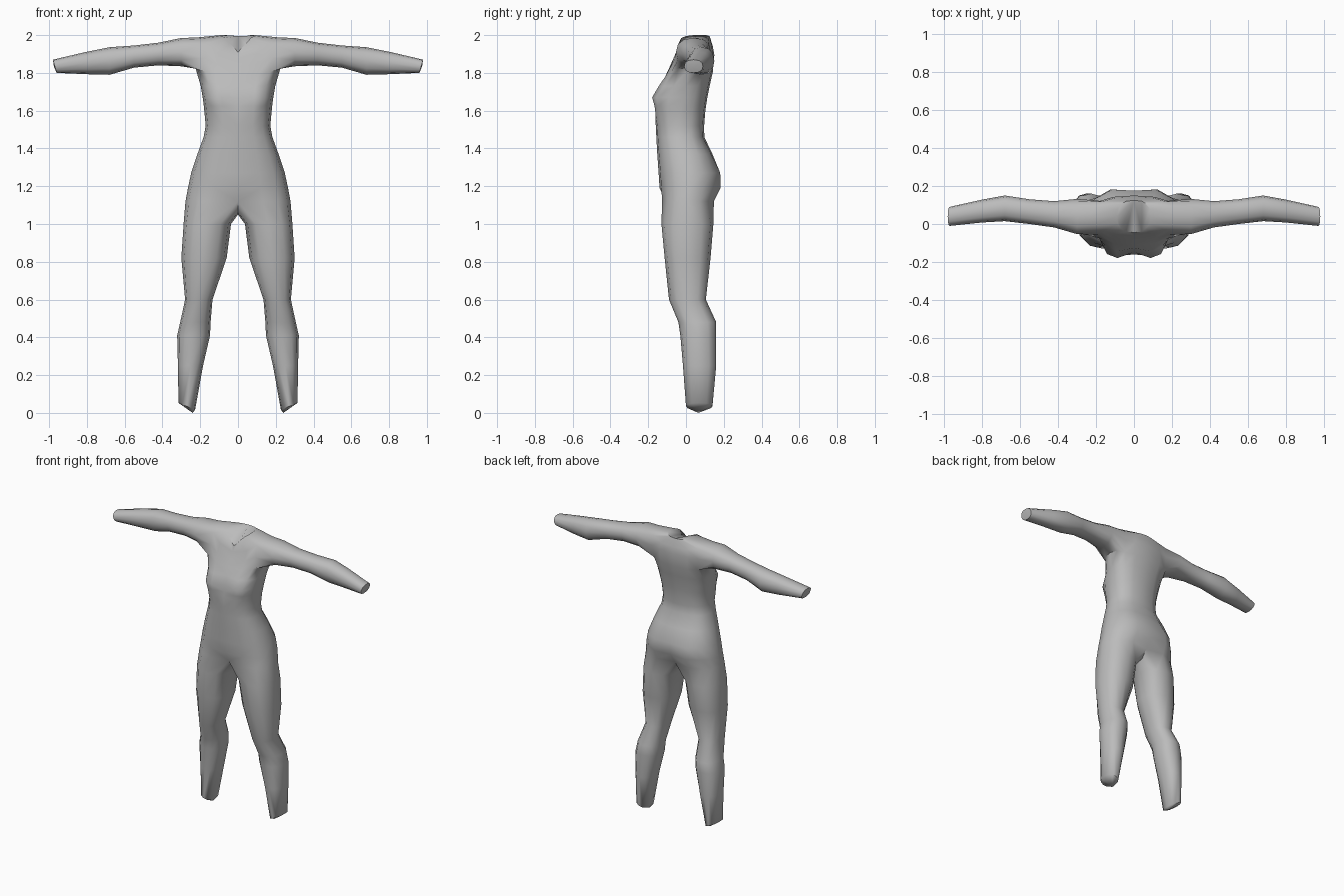
import bpy, bmesh, math

if "Cube" in bpy.data.objects:
    bpy.data.objects.remove(bpy.data.objects["Cube"])

bm = bmesh.new()


def power(v, p):
    return math.copysign(abs(v) ** p, v)


def bump(x, z, cx, cz, rx, rz):
    return math.exp(-((x - cx) / rx) ** 2 - ((z - cz) / rz) ** 2)


def half_ring(z, w, yf, yb, zs=None, bulge=True):
    """Nine points from front centre round the side to back centre."""
    ring = []
    for i in range(9):
        a = math.radians(-90 + 22.5 * i)
        x = 0 if i in (0, 8) else w * power(math.cos(a), 0.8)
        y = (yf + yb) / 2 + (yb - yf) / 2 * power(math.sin(a), 0.8)
        zz = z + (zs[i] if zs else 0)
        if bulge and i < 4:                      # bust
            y -= 0.065 * bump(x, zz, 0.115, 1.675, 0.06, 0.065)
        if bulge and i > 4:                      # buttocks
            y += 0.022 * bump(x, zz, 0.12, 1.22, 0.06, 0.09)
        ring.append(bm.verts.new((x, y, zz)))
    return ring


def bridge(a, b, closed=False, skip=()):
    n = len(a)
    for i in range(n if closed else n - 1):
        if i not in skip:
            j = (i + 1) % n
            bm.faces.new((a[i], a[j], b[j], b[i]))


def cap(ring, point):
    c = bm.verts.new(point)
    for i in range(len(ring)):
        bm.faces.new((ring[i], ring[(i + 1) % len(ring)], c))


# torso: height, half width, front y, back y
torso = [half_ring(*r) for r in (
    (1.12, 0.278, -0.135, 0.15), (1.19, 0.265, -0.14, 0.172),
    (1.27, 0.248, -0.145, 0.175), (1.37, 0.215, -0.152, 0.14),
    (1.46, 0.182, -0.157, 0.097), (1.52, 0.171, -0.16, 0.096),
    (1.595, 0.178, -0.16, 0.102), (1.625, 0.181, -0.147, 0.106),
    (1.67, 0.187, -0.135, 0.113), (1.73, 0.197, -0.125, 0.125))]
torso[0][0].co.y = -0.105
torso[0][8].co.y = 0.125
for a, b in zip(torso, torso[1:]):
    bridge(a, b)

# chest and shoulder rows around the arm opening
low = half_ring(1.815, 0.225, -0.108, 0.142,
                (-0.03, -0.025, -0.01, 0.005, 0.01, 0.005, -0.005, -0.01, -0.01))
mid = half_ring(1.895, 0.235, -0.085, 0.15,
                (-0.06, -0.05, -0.015, 0, 0, 0, 0, 0, 0), False)
top = half_ring(1.975, 0.225, -0.06, 0.142,
                (-0.10, -0.07, -0.02, 0.005, 0.012, 0.008, -0.01, -0.03, -0.035), False)
neck = half_ring(1.995, 0.09, -0.045, 0.125,
                 (-0.085, -0.04, -0.01, 0, 0.005, 0.005, 0.005, 0, 0), False)
bridge(torso[-1], low)
bridge(low, mid, skip=range(2, 6))
bridge(mid, top, skip=range(2, 6))
bridge(top, neck)
bm.faces.new(neck)
bm.verts.ensure_lookup_table()

# arm: x, bottom z, top z, front y, back y
prev = low[4:7] + [mid[6]] + top[6:1:-1] + [mid[2]] + low[2:4]
bm.verts.remove(mid[3]), bm.verts.remove(mid[4]), bm.verts.remove(mid[5])
arm = ((0.30, 1.835, 1.985, -0.053, 0.132), (0.42, 1.84, 1.96, -0.018, 0.12),
       (0.55, 1.828, 1.945, 0.0, 0.13), (0.68, 1.79, 1.936, 0.015, 0.15),
       (0.80, 1.793, 1.912, 0.008, 0.128), (0.97, 1.80, 1.87, -0.01, 0.09))
for k, (x, zb, zt, yf, yb) in enumerate(arm):
    ring = []
    for i in range(12):
        a = math.radians(-90 + 30 * i)
        s = power(math.sin(a), 0.85)
        ring.append(bm.verts.new((
            x + (0.01 * s if k == 5 else 0),
            (yf + yb) / 2 + (yb - yf) / 2 * power(math.cos(a), 0.85),
            (zb + zt) / 2 + (zt - zb) / 2 * s)))
    bridge(prev, ring, True)
    prev = ring
cap(prev, (0.975, 0.04, 1.835))

# crotch strip, then leg: z, inner x, outer x, front y, back y
crotch = [bm.verts.new((0, y, z)) for y, z in ((0.085, 1.065), (0.02, 1.05), (-0.055, 1.06))]
prev = torso[0] + crotch
leg = ((1.00, 0.037, 0.288, -0.13, 0.145), (0.82, 0.06, 0.30, -0.113, 0.13),
       (0.60, 0.135, 0.28, -0.09, 0.105), (0.48, 0.145, 0.306, -0.04, 0.16),
       (0.41, 0.148, 0.322, -0.03, 0.16), (0.25, 0.185, 0.318, -0.016, 0.16),
       (0.035, 0.227, 0.315, 0.0, 0.14))
for k, (z, xi, xo, yf, yb) in enumerate(leg):
    ring = []
    for i in range(12):
        a = math.radians(-120 + 30 * i)
        c = power(math.cos(a), 0.85)
        ring.append(bm.verts.new((
            (xi + xo) / 2 + (xo - xi) / 2 * c,
            (yf + yb) / 2 + (yb - yf) / 2 * power(math.sin(a), 0.85),
            z + (0.018 * c if k == 6 else 0))))
    bridge(prev, ring, True)
    prev = ring
cap(prev, (0.24, 0.065, 0.0))

bmesh.ops.recalc_face_normals(bm, faces=bm.faces)
mesh = bpy.data.meshes.new("body")
bm.to_mesh(mesh)
bm.free()
body = bpy.data.objects.new("body", mesh)
bpy.context.collection.objects.link(body)

# plain grey material
grey = bpy.data.materials.new("light grey")
grey.diffuse_color = (0.5, 0.5, 0.5, 1)
grey.use_nodes = True
grey.node_tree.nodes["Principled BSDF"].inputs["Base Color"].default_value = grey.diffuse_color
mesh.materials.append(grey)

# mirrored right half, smooth shading
mirror = body.modifiers.new("mirror", 'MIRROR')
mirror.use_clip = True
mirror.merge_threshold = 0.001
bpy.context.view_layer.objects.active = body
body.select_set(True)
bpy.ops.object.modifier_apply(modifier="mirror")
bpy.ops.object.shade_smooth_by_angle(angle=math.radians(60))
